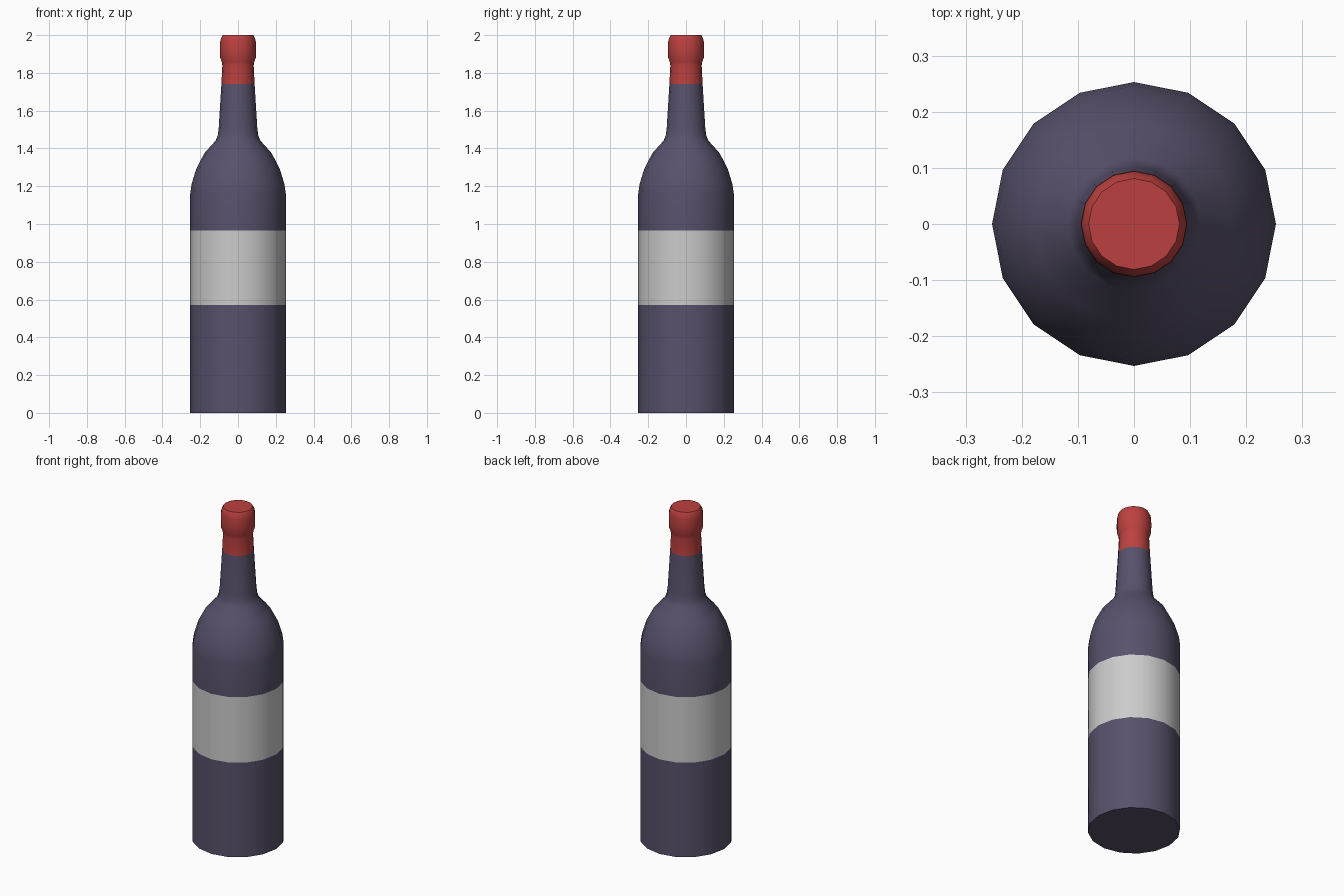
import bpy, bmesh, math

if "Cube" in bpy.data.objects:
    bpy.data.objects.remove(bpy.data.objects["Cube"])

SIDES = 16


def material(name, rgb):
    m = bpy.data.materials.new(name)
    m.diffuse_color = (*rgb, 1)
    m.use_nodes = True
    m.node_tree.nodes["Principled BSDF"].inputs["Base Color"].default_value = m.diffuse_color
    return m


def lathe(name, profile, mat=None, cap_bottom=False, cap_top=False):
    """Revolve (radius, height) points around z."""
    bm = bmesh.new()
    rings = []
    for r, z in profile:
        rings.append([bm.verts.new((r * math.cos(2 * math.pi * i / SIDES),
                                    r * math.sin(2 * math.pi * i / SIDES), z))
                      for i in range(SIDES)])
    for low, high in zip(rings, rings[1:]):
        for i in range(SIDES):
            j = (i + 1) % SIDES
            bm.faces.new((low[i], low[j], high[j], high[i]))
    if cap_bottom:
        bm.faces.new(rings[0][::-1])
    if cap_top:
        bm.faces.new(rings[-1])
    mesh = bpy.data.meshes.new(name)
    bm.to_mesh(mesh)
    bm.free()
    obj = bpy.data.objects.new(name, mesh)
    bpy.context.collection.objects.link(obj)
    if mat:
        mesh.materials.append(mat)
    bpy.ops.object.select_all(action='DESELECT')
    obj.select_set(True)
    bpy.context.view_layer.objects.active = obj
    bpy.ops.object.shade_smooth_by_angle(angle=math.radians(40))
    return obj


glass = material("dark_glass", (0.097, 0.083, 0.148))
red = material("red_foil", (0.5, 0.053, 0.05))
R = 0.253

# Lower body with flat base
lathe("lower_body", [(R, 0), (R, 0.57)], glass, cap_bottom=True)

# Paper label band, flush with the glass
lathe("label", [(R, 0.57), (R, 0.965)])

# Upper body, rounded shoulder and tapering neck
lathe("shoulder_and_neck", [(R, 0.965), (R, 1.16), (0.246, 1.21), (0.222, 1.29),
                            (0.178, 1.375), (0.118, 1.442), (0.107, 1.47),
                            (0.102, 1.51), (0.088, 1.74)], glass)

# Foil capsule with bulging lip and closed top
lathe("foil_cap", [(0.088, 1.74), (0.083, 1.84), (0.086, 1.858), (0.094, 1.88),
                   (0.095, 1.92), (0.094, 1.965), (0.089, 1.985), (0.081, 2.0)], red, cap_top=True)
